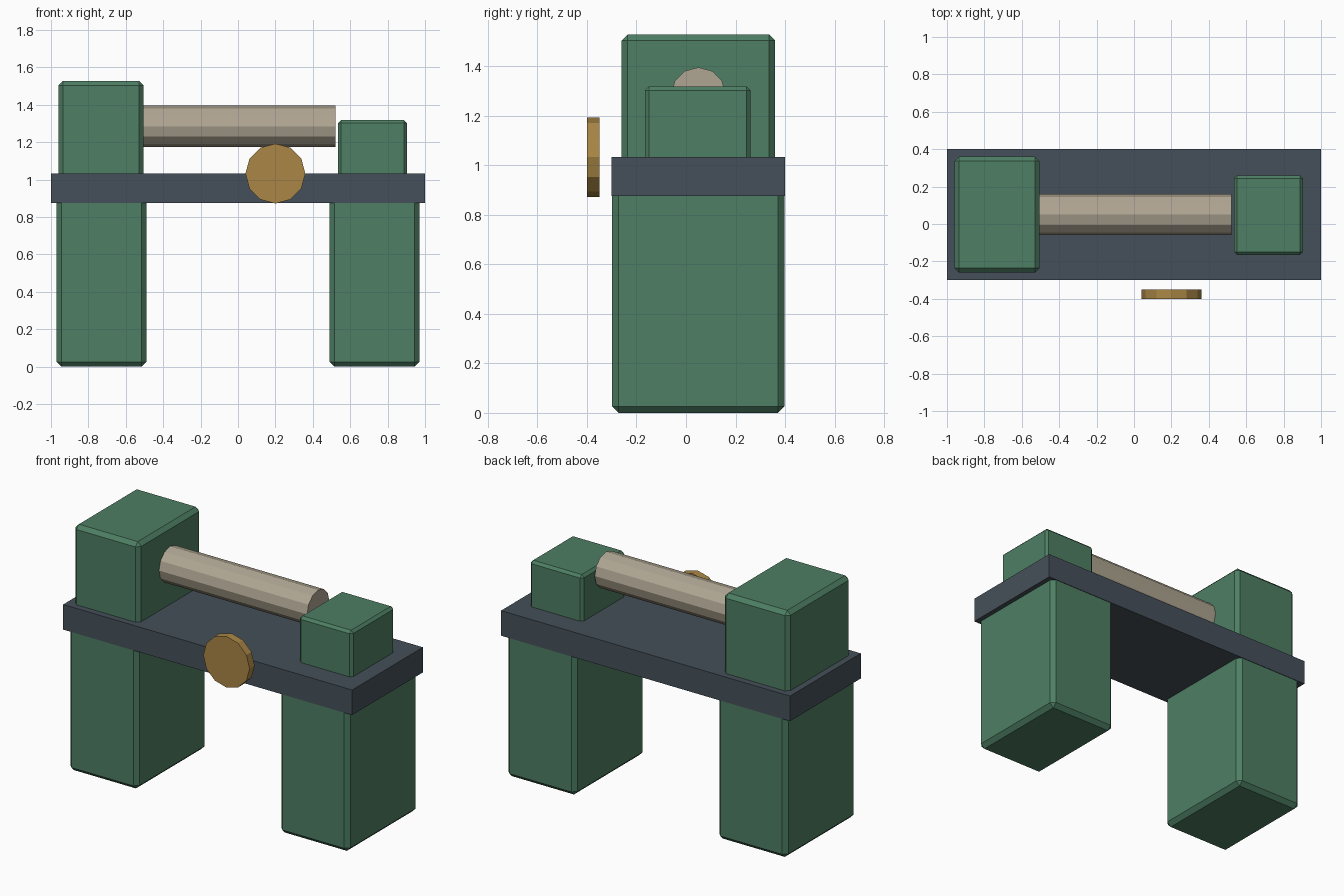
import bpy
import math

if "Cube" in bpy.data.objects:
    bpy.data.objects.remove(bpy.data.objects["Cube"])


def material(name, rgb):
    mat = bpy.data.materials.new(name)
    mat.diffuse_color = (*rgb, 1)
    mat.use_nodes = True
    mat.node_tree.nodes["Principled BSDF"].inputs["Base Color"].default_value = mat.diffuse_color
    return mat


GREEN = material("green_paint", (0.075, 0.21, 0.125))
DARK = material("dark_iron", (0.06, 0.08, 0.10))
STEEL = material("pale_steel", (0.43, 0.38, 0.29))
BRASS = material("brass", (0.40, 0.24, 0.06))


def box(name, x, y, z, mat, bevel=0):
    """Box from (min, max) ranges, with an optional one-segment chamfer."""
    ranges = (x, y, z)
    bpy.ops.mesh.primitive_cube_add(size=1, location=[(a + b) / 2 for a, b in ranges])
    ob = bpy.context.object
    ob.name = name
    ob.scale = [b - a for a, b in ranges]
    bpy.ops.object.transform_apply(location=False, rotation=False, scale=True)
    if bevel:
        mod = ob.modifiers.new("chamfer", 'BEVEL')
        mod.width = bevel
        mod.segments = 1
    ob.data.materials.append(mat)
    return ob


def cylinder(name, centre, radius, length, rotation, mat):
    bpy.ops.mesh.primitive_cylinder_add(vertices=12, radius=radius, depth=length,
                                        location=centre, rotation=rotation)
    ob = bpy.context.object
    ob.name = name
    ob.data.materials.append(mat)
    return ob


# Pedestal legs, tops sunk into the bed
for side, x in (("left", (-0.97, -0.49)), ("right", (0.49, 0.97))):
    box(side + "_leg", x, (-0.298, 0.397), (0, 0.91), GREEN, 0.026)

# Bed slab
box("bed", (-1, 1), (-0.3, 0.4), (0.875, 1.032), DARK)

# Head and tail blocks standing on the bed
box("head_block", (-0.96, -0.505), (-0.26, 0.36), (1.0, 1.527), GREEN, 0.024)
box("tail_block", (0.535, 0.903), (-0.165, 0.26), (1.0, 1.318), GREEN, 0.016)

# Workpiece bar along x
cylinder("bar", (0, 0.05, 1.285), 0.11, 1.04, (0, math.pi / 2, 0), STEEL)

# Hand wheel in front of the bed
cylinder("hand_wheel", (0.2, -0.375, 1.032), 0.16, 0.05, (math.pi / 2, 0, 0), BRASS)
